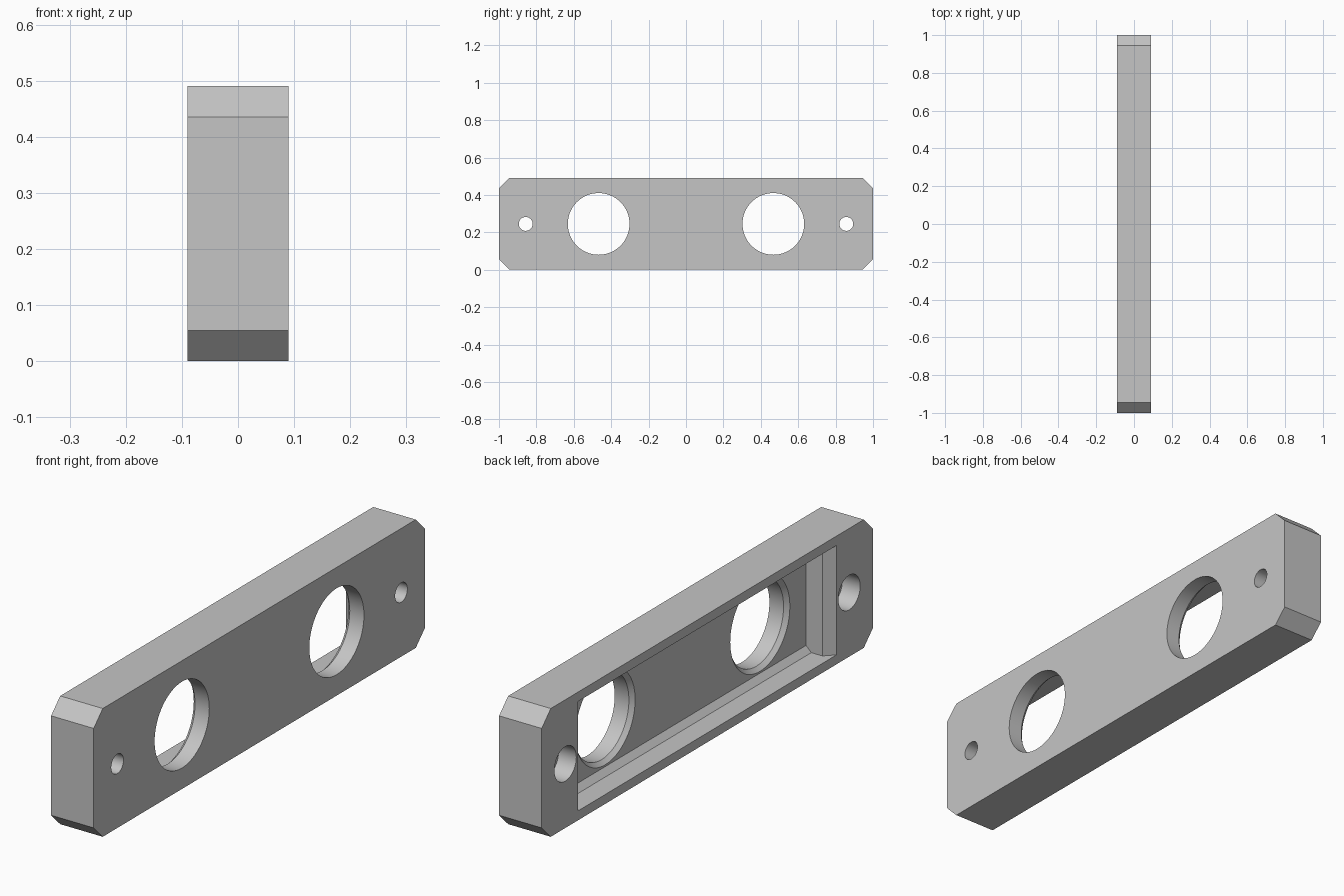
import bpy, bmesh
from math import pi, cos, sin

if "Cube" in bpy.data.objects:
    bpy.data.objects.remove(bpy.data.objects["Cube"])

grey = bpy.data.materials.new("plain grey")
grey.use_nodes = True
colour = (0.56, 0.56, 0.56, 1)
grey.diffuse_color = colour
grey.node_tree.nodes["Principled BSDF"].inputs["Base Color"].default_value = colour

HALF_X, MID_Z = 0.09, 0.245


def rectangle(hy, hz):
    return [(-hy, -hz), (hy, -hz), (hy, hz), (-hy, hz)]


def circle(r, n=64):
    return [(r * cos(2 * pi * i / n), r * sin(2 * pi * i / n)) for i in range(n)]


def loft(name, sections, y=0):
    """Solid through (x, outline) sections, stacked along x."""
    bm = bmesh.new()
    rings = [[bm.verts.new((x, y + py, MID_Z + pz)) for py, pz in outline]
             for x, outline in sections]
    for a, b in zip(rings, rings[1:]):
        for i in range(len(a)):
            j = (i + 1) % len(a)
            bm.faces.new((a[i], a[j], b[j], b[i]))
    bm.faces.new(rings[0])
    bm.faces.new(rings[-1])
    bmesh.ops.recalc_face_normals(bm, faces=bm.faces)
    mesh = bpy.data.meshes.new(name)
    bm.to_mesh(mesh)
    bm.free()
    mesh.materials.append(grey)
    obj = bpy.data.objects.new(name, mesh)
    bpy.context.collection.objects.link(obj)
    return obj


# Plate with four chamfered corners
hy, hz, c = 1.0, MID_Z, 0.055
outline = [(-hy, c - hz), (c - hy, -hz), (hy - c, -hz), (hy, c - hz),
           (hy, hz - c), (hy - c, hz), (c - hy, hz), (-hy, hz - c)]
plate = loft("plate", [(-HALF_X, outline), (HALF_X, outline)])

# Recess with sloped ends and bevelled long floor edges
cutters = [loft("recess_cutter", [
    (-0.13, rectangle(0.78, 0.209)), (-HALF_X, rectangle(0.78, 0.209)),
    (-0.055, rectangle(0.745, 0.209)), (-0.008, rectangle(0.745, 0.209)),
    (0.014, rectangle(0.745, 0.187))])]

for side in (-1, 1):
    # Large window, chamfered at the recess floor
    cutters.append(loft("window_cutter", [
        (-0.04, circle(0.18)), (0.014, circle(0.18)),
        (0.03, circle(0.165)), (0.13, circle(0.165))], side * 0.467))
    # Screw hole with a wide counterbore
    cutters.append(loft("screw_hole_cutter", [
        (-0.13, circle(0.066)), (-0.015, circle(0.066)),
        (-0.015, circle(0.037)), (0.13, circle(0.037))], side * 0.857))

for cutter in cutters:
    cutter.hide_render = True
    cut = plate.modifiers.new(cutter.name, "BOOLEAN")
    cut.operation = "DIFFERENCE"
    cut.solver = "EXACT"
    cut.object = cutter

# Bake the cuts and remove the cutters
bpy.context.view_layer.update()
graph = bpy.context.evaluated_depsgraph_get()
baked = bpy.data.meshes.new_from_object(plate.evaluated_get(graph))
plate.modifiers.clear()
plate.data = baked
for cutter in cutters:
    bpy.data.objects.remove(cutter)

bpy.ops.object.select_all(action="DESELECT")
plate.select_set(True)
bpy.context.view_layer.objects.active = plate
bpy.ops.object.shade_smooth_by_angle(angle=pi / 6)
